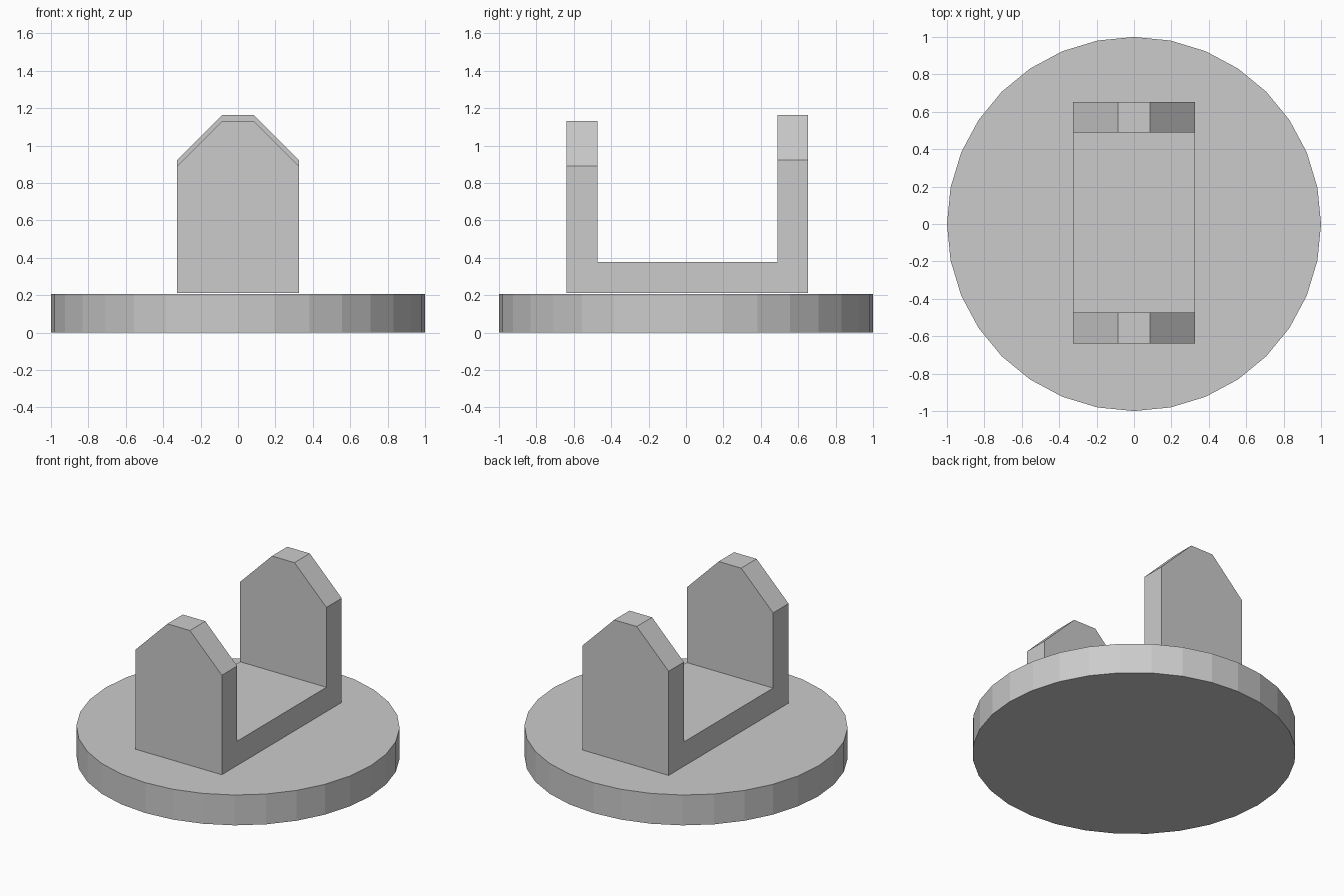
import bpy, bmesh

if "Cube" in bpy.data.objects:
    bpy.data.objects.remove(bpy.data.objects["Cube"])

# Round base plate, 32 flat sides
BASE_TOP = 0.207
bpy.ops.mesh.primitive_cylinder_add(vertices=32, radius=1, depth=BASE_TOP,
                                    location=(0, 0, BASE_TOP / 2))
bpy.context.object.name = "round_base"

# U-shaped bracket: side profile (y, z) extruded across x
HALF_W = 0.326
profile = [(-0.64, 0.211), (0.653, 0.211), (0.653, 1.163), (0.488, 1.163),
           (0.488, 0.377), (-0.474, 0.377), (-0.474, 1.131), (-0.64, 1.131)]
bm = bmesh.new()
face = bm.faces.new([bm.verts.new((-HALF_W, y, z)) for y, z in profile])
ext = bmesh.ops.extrude_face_region(bm, geom=[face])
new_verts = [g for g in ext["geom"] if isinstance(g, bmesh.types.BMVert)]
bmesh.ops.translate(bm, verts=new_verts, vec=(2 * HALF_W, 0, 0))
bmesh.ops.recalc_face_normals(bm, faces=bm.faces)

# Chamfer the upper corners of both uprights
corners = [e for e in bm.edges
           if all(v.co.z > 1 for v in e.verts)
           and abs(e.verts[0].co.x - e.verts[1].co.x) < 1e-5]
bmesh.ops.bevel(bm, geom=corners, offset=0.241, offset_type='OFFSET',
                segments=1, affect='EDGES')

mesh = bpy.data.meshes.new("bracket")
bm.to_mesh(mesh)
bm.free()
bpy.context.collection.objects.link(bpy.data.objects.new("bracket", mesh))
